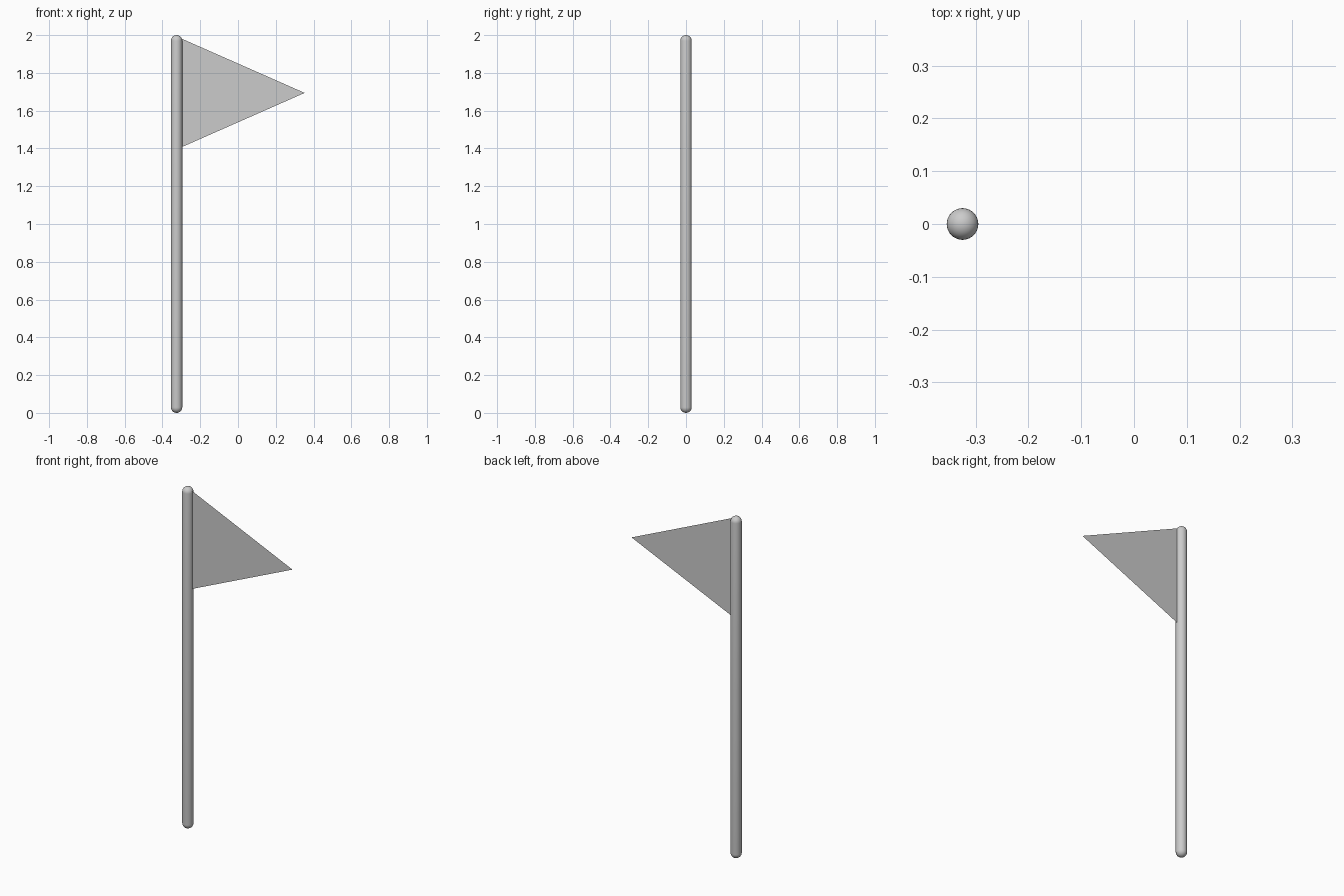
import bpy, bmesh
from math import sin, cos, pi
from mathutils import Vector

if "Cube" in bpy.data.objects:
    bpy.data.objects.remove(bpy.data.objects["Cube"])

POLE_X, R, H = -0.325, 0.03, 2.0


def add_object(name, bm):
    mesh = bpy.data.meshes.new(name)
    bm.to_mesh(mesh)
    bm.free()
    ob = bpy.data.objects.new(name, mesh)
    bpy.context.collection.objects.link(ob)
    return ob


# Pole: rounded-end rod, lathed from a half capsule profile
bm = bmesh.new()
steps = 8
arc = [(R * sin(i * pi / 2 / steps), R * cos(i * pi / 2 / steps)) for i in range(steps + 1)]
profile = [(r, R - h) for r, h in arc] + [(r, H - R + h) for r, h in reversed(arc)]
verts = [bm.verts.new((POLE_X + r, 0, z)) for r, z in profile]
edges = [bm.edges.new(pair) for pair in zip(verts, verts[1:])]
bmesh.ops.spin(bm, geom=verts + edges, cent=Vector((POLE_X, 0, 0)), axis=(0, 0, 1),
               angle=2 * pi, steps=32)
bmesh.ops.remove_doubles(bm, verts=bm.verts[:], dist=0.0001)
bmesh.ops.recalc_face_normals(bm, faces=bm.faces[:])
for f in bm.faces:
    f.smooth = True
add_object("pole", bm)

# Pennant: flat single-sheet triangle rooted in the pole
bm = bmesh.new()
bm.faces.new([bm.verts.new(p) for p in (
    (POLE_X, 0, 1.395), (0.353, 0, 1.694), (POLE_X, 0, 1.993))])
add_object("pennant", bm)
